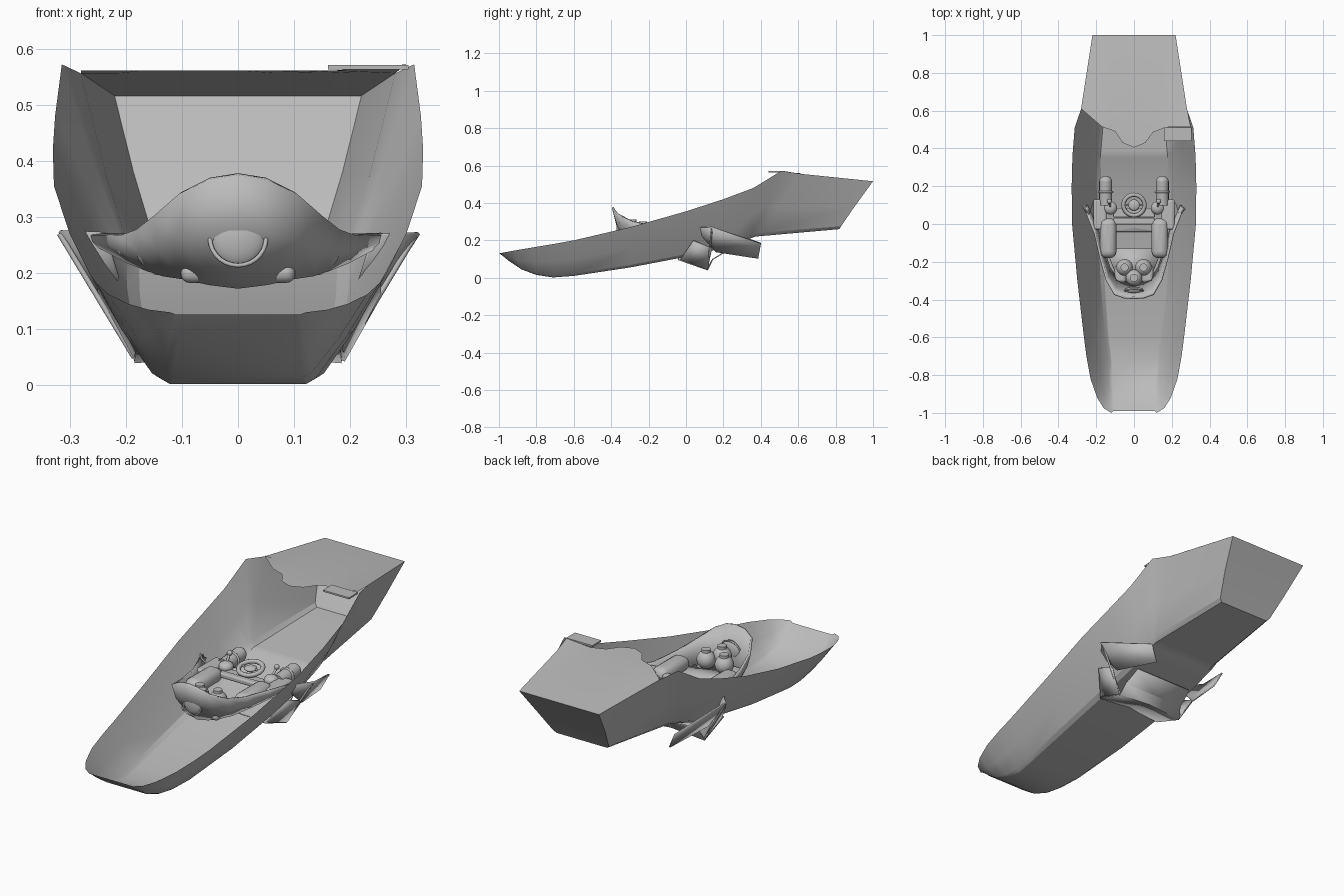
import bpy, math
from mathutils import Vector

old = bpy.data.objects.get("Cube")
if old:
    bpy.data.objects.remove(old, do_unlink=True)

grey = bpy.data.materials.new("hull_grey")
grey.use_nodes = True
COLOUR = (0.5, 0.5, 0.5, 1)
grey.diffuse_color = COLOUR
grey.node_tree.nodes["Principled BSDF"].inputs["Base Color"].default_value = COLOUR


def finish(obj, name, angle=30):
    obj.name = name
    obj.data.materials.clear()
    obj.data.materials.append(grey)
    bpy.ops.object.select_all(action='DESELECT')
    obj.select_set(True)
    bpy.context.view_layer.objects.active = obj
    bpy.ops.object.shade_smooth_by_angle(angle=math.radians(angle))
    return obj


def sheet(name, rows, thick=0, angle=30):
    """Surface lofted through rows of equally many points."""
    n = len(rows[0])
    verts = [p for r in rows for p in r]
    faces = [(i * n + j, i * n + j + 1, (i + 1) * n + j + 1, (i + 1) * n + j)
             for i in range(len(rows) - 1) for j in range(n - 1)]
    me = bpy.data.meshes.new(name)
    me.from_pydata(verts, [], faces)
    obj = bpy.data.objects.new(name, me)
    bpy.context.collection.objects.link(obj)
    if thick:
        obj.modifiers.new("thickness", 'SOLIDIFY').thickness = thick
    return finish(obj, name, angle)


def mirrored(half):
    """Complete a row running from the centre line out to +x."""
    return [(-x, y, z) for x, y, z in reversed(half) if x > 0] + half


def box(name, loc, size, bevel=0.0, rot=(0, 0, 0)):
    bpy.ops.mesh.primitive_cube_add(size=1, location=loc, rotation=rot)
    obj = bpy.context.object
    obj.scale = size
    bpy.ops.object.transform_apply(location=False, rotation=False, scale=True)
    if bevel:
        mod = obj.modifiers.new("rounding", 'BEVEL')
        mod.width, mod.segments = bevel, 4
    return finish(obj, name, 40)


def ball(name, loc, size):
    bpy.ops.mesh.primitive_uv_sphere_add(segments=20, ring_count=12, radius=1, location=loc)
    bpy.context.object.scale = size
    return finish(bpy.context.object, name, 60)


def rod(name, a, b, r):
    a, b = Vector(a), Vector(b)
    bpy.ops.mesh.primitive_cylinder_add(vertices=16, radius=r, depth=(b - a).length,
                                        location=(a + b) / 2)
    bpy.context.object.rotation_euler = (b - a).to_track_quat('Z', 'Y').to_euler()
    return finish(bpy.context.object, name)


def ring(name, loc, R, r, rot=(0, 0, 0)):
    bpy.ops.mesh.primitive_torus_add(location=loc, rotation=rot, major_radius=R, minor_radius=r,
                                     major_segments=28, minor_segments=8)
    return finish(bpy.context.object, name, 60)


# Hull stations: bottom y, z, half width, then sheer y, z, half width
stations = [
    (-.99, .126, .11, -1, .13, .12),
    (-.95, .092, .115, -.975, .135, .16),
    (-.88, .045, .12, -.92, .145, .195),
    (-.8, .015, .125, -.82, .162, .23),
    (-.71, .002, .13, -.7, .182, .252),
    (-.6, .01, .145, -.6, .2, .265),
    (-.3, .055, .168, -.3, .27, .3),
    (0, .112, .18, 0, .355, .328),
    (.2, .16, .188, .2, .42, .33),
    (.35, .212, .19, .36, .48, .326),
    (.37, .22, .19, .51, .572, .314),
    (.39, .222, .188, .61, .556, .28),
    (.82, .26, .15, 1, .516, .22),
]


def section(s):
    yb, zb, wb, yt, zt, wt = s
    low = (wb + (wt - wb) * .07, yb + (yt - yb) * .05, zb + (zt - zb) * .06)
    mid = (wb + (wt - wb) * .52, yb + (yt - yb) * .45, zb + (zt - zb) * .47)
    return mirrored([(0, yb, zb), (wb * .93, yb, zb), low, mid, (wt, yt, zt)])


rows = [section(s) for s in stations]
sheet("hull", rows, angle=24)

# Transom closing the stern, from the last section up to the deck edge
last = rows[-1]
left, right = last[:5], last[4:]
sheet("transom", [list(reversed(left)), right])

# Rear deck with a scalloped front lip
lip = [(-.28, .61), (-.17, .515), (-.1, .49), (-.06, .43), (0, .405),
       (.06, .43), (.1, .485), (.17, .512), (.3, .515)]
n = len(lip) - 1
front = [(x, y, .561 if x < .2 else .572) for x, y in lip]
ridge = [(.28 * (2 * i / n - 1), .612, .556) for i in range(n + 1)]
stern = [(.22 * (2 * i / n - 1), 1, .516) for i in range(n + 1)]
sheet("rear_deck", [front, ridge, stern], angle=10)
box("deck_flap", (.232, .475, .567), (.144, .07, .008))

# Cockpit cowl: forward leaning shield swept back into side wings
cowl_top = mirrored([(0, -.385, .378), (.05, -.383, .37), (.1, -.365, .345), (.14, -.29, .305),
                     (.17, -.18, .28), (.2, -.05, .27), (.255, .09, .272)])
cowl_mid = mirrored([(0, -.36, .28), (.05, -.355, .275), (.095, -.335, .265), (.135, -.27, .25),
                     (.165, -.17, .24), (.195, -.04, .243), (.25, .09, .262)])
cowl_low = mirrored([(0, -.31, .178), (.05, -.3, .185), (.09, -.28, .195), (.125, -.23, .2),
                     (.155, -.14, .21), (.19, -.02, .225), (.245, .1, .255)])
sheet("cockpit_cowl", [cowl_top, cowl_mid, cowl_low], .012, 50)

# Pod floor, nose and dashboard
sheet("pod_floor", [mirrored([(0, -.3, .195), (.09, -.28, .2)]),
                    mirrored([(0, -.13, .2), (.15, -.13, .21)])], .012)
ball("nose_cap", (0, -.352, .262), (.05, .02, .05))
ring("nose_ring", (0, -.358, .262), .05, .004, (math.radians(75), 0, 0))
box("cross_bar", (0, .015, .245), (.22, .035, .025), .008)
box("dashboard", (0, .06, .235), (.22, .05, .02), .006)

# Steering wheel
ring("steering_wheel", (0, .1, .268), .056, .011, (.2, 0, 0))
ball("wheel_hub", (0, .1, .268), (.03, .03, .012))
rod("wheel_column", (0, .07, .22), (0, .1, .265), .012)
for s in (-1, 1):
    rod("wheel_spoke", (0, .1, .268), (s * .05, .1, .268), .005)

# Instrument bulbs behind the cowl
for x, y, z in ((-.05, -.23, .25), (.05, -.23, .25), (0, -.285, .26)):
    ball("instrument_bulb", (x, y, z), (.044, .044, .044))
    rod("bulb_cap", (x, y, z + .035), (x, y, z + .052), .021)

for s in (-1, 1):
    # Side pads, sponsons and thrusters
    box("side_pad", (s * .137, -.075, .24), (.088, .21, .07), .034)
    box("side_rail", (s * .18, .05, .245), (.07, .16, .03), .012)
    rod("thruster", (s * .15, .1, .24), (s * .15, .225, .25), .034)
    ball("thruster_cap", (s * .15, .225, .25), (.034, .03, .034))
    ring("thruster_band", (s * .15, .17, .245), .035, .006, (math.pi / 2, 0, 0))
    ball("lever_mount", (s * .125, .085, .25), (.035, .035, .025))
    rod("lever", (s * .125, .085, .26), (s * .13, .12, .3), .006)
    ball("lever_knob", (s * .13, .12, .302), (.013, .013, .013))
    box("intake", (s * .072, -.265, .2), (.06, .09, .035), .016)

    # Swept outer fin below the sheer and its strut
    sheet("side_fin", [[(s * .24, .05, .27), (s * .32, .14, .273), (s * .22, .4, .185)],
                       [(s * .215, .12, .19), (s * .235, .16, .14), (s * .18, .385, .105)]], .006)
    rod("fin_strut", (s * .318, .14, .27), (s * .185, .115, .05), .005)
    sheet("fin_bracket", [[(s * .18, -.03, .1), (s * .25, .04, .2)],
                          [(s * .185, .115, .045), (s * .25, .14, .16)]], .006)

# Lower keel tray under the hull
sheet("keel_tray", [mirrored([(0, -.04, .115), (.18, -.04, .1)]),
                    mirrored([(0, .115, .06), (.185, .115, .045)]),
                    mirrored([(0, .14, .1), (.17, .14, .1)]),
                    mirrored([(0, .22, .15), (.16, .22, .15)])], .006)
